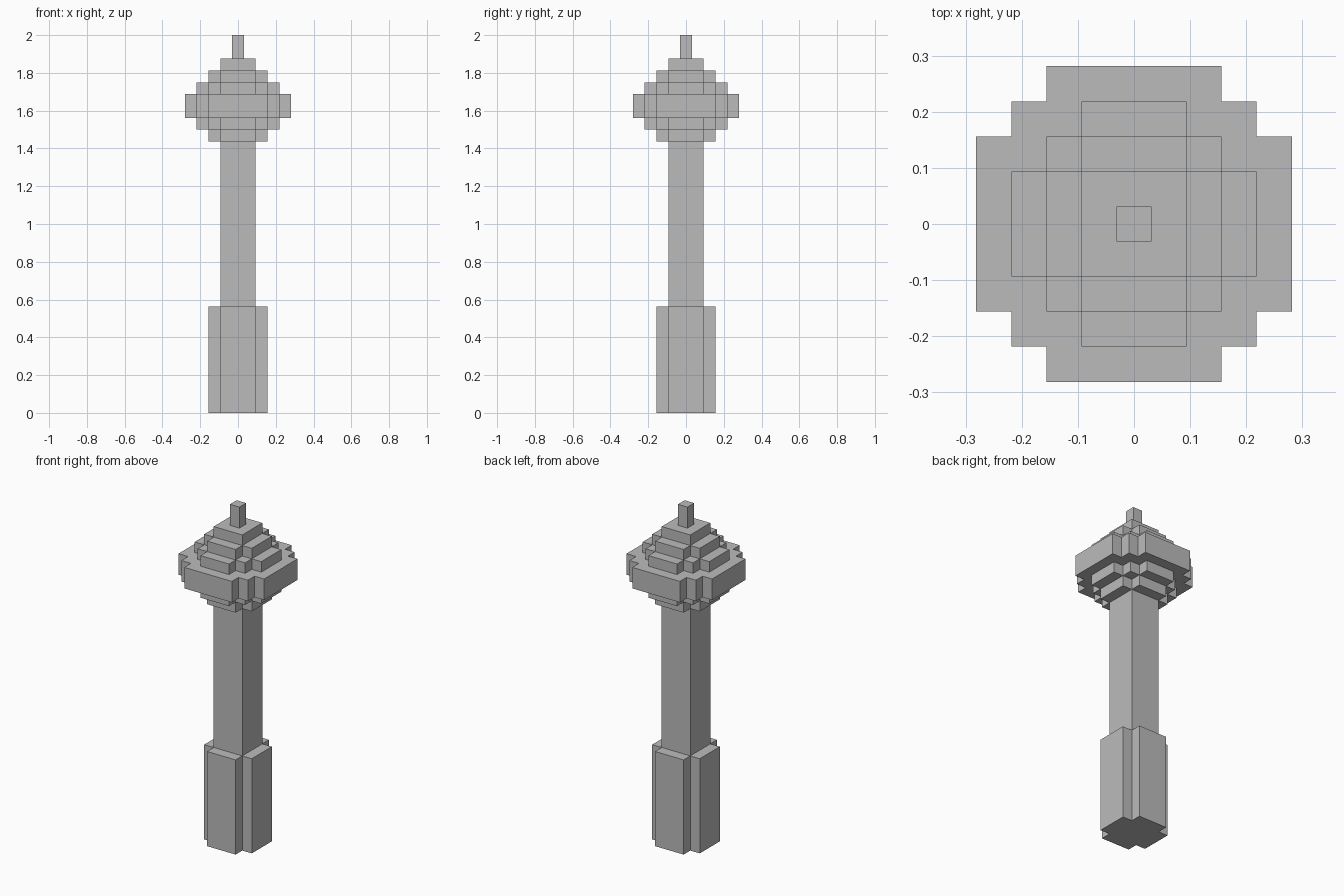
import bpy
import bmesh

UNIT = 1 / 16  # edge length of one block

cube = bpy.data.objects.get("Cube")
if cube:
    bpy.data.objects.remove(cube, do_unlink=True)

# Single stone colour
stone = bpy.data.materials.new("plain_grey")
stone.use_nodes = True
colour = (0.5, 0.5, 0.5, 1)
stone.diffuse_color = colour
stone.node_tree.nodes["Principled BSDF"].inputs["Base Color"].default_value = colour


def stepped_outline(corners):
    """Full outline from the outer corners of one quadrant, repeated by quarter turns."""
    quadrant = [corners[0]]
    for prev, cur in zip(corners, corners[1:]):
        quadrant += [(cur[0], prev[1]), cur]
    outline = []
    for _ in range(4):
        outline += quadrant
        quadrant = [(-y, x) for x, y in quadrant]
    return outline


def block(name, corners, bottom, top):
    """Extrude a stepped outline; corners are full widths in blocks."""
    bm = bmesh.new()
    verts = [bm.verts.new((x * UNIT / 2, y * UNIT / 2, bottom * UNIT))
             for x, y in stepped_outline(corners)]
    base = bm.faces.new(verts)
    extruded = bmesh.ops.extrude_face_region(bm, geom=[base], use_keep_orig=True)
    lifted = [v for v in extruded["geom"] if isinstance(v, bmesh.types.BMVert)]
    bmesh.ops.translate(bm, verts=lifted, vec=(0, 0, (top - bottom) * UNIT))
    bmesh.ops.recalc_face_normals(bm, faces=bm.faces)
    mesh = bpy.data.meshes.new(name)
    bm.to_mesh(mesh)
    bm.free()
    mesh.materials.append(stone)
    obj = bpy.data.objects.new(name, mesh)
    bpy.context.collection.objects.link(obj)


# Cross-sections, from narrow to wide
PIN = [(1, 1)]
SQUARE = [(3, 3)]
CROSS = [(5, 3), (3, 5)]
ROUND = [(7, 3), (5, 5), (3, 7)]
DISC = [(9, 5), (7, 7), (5, 9)]

# Grip and shaft
block("base", CROSS, 0, 9)
block("shaft", SQUARE, 9, 23)

# Stepped head
block("head_lower_collar", CROSS, 23, 24)
block("head_lower_step", ROUND, 24, 25)
block("head_rim", DISC, 25, 27)
block("head_upper_step", ROUND, 27, 28)
block("head_upper_collar", CROSS, 28, 29)
block("head_cap", SQUARE, 29, 30)

# Tip
block("spire", PIN, 30, 32)
